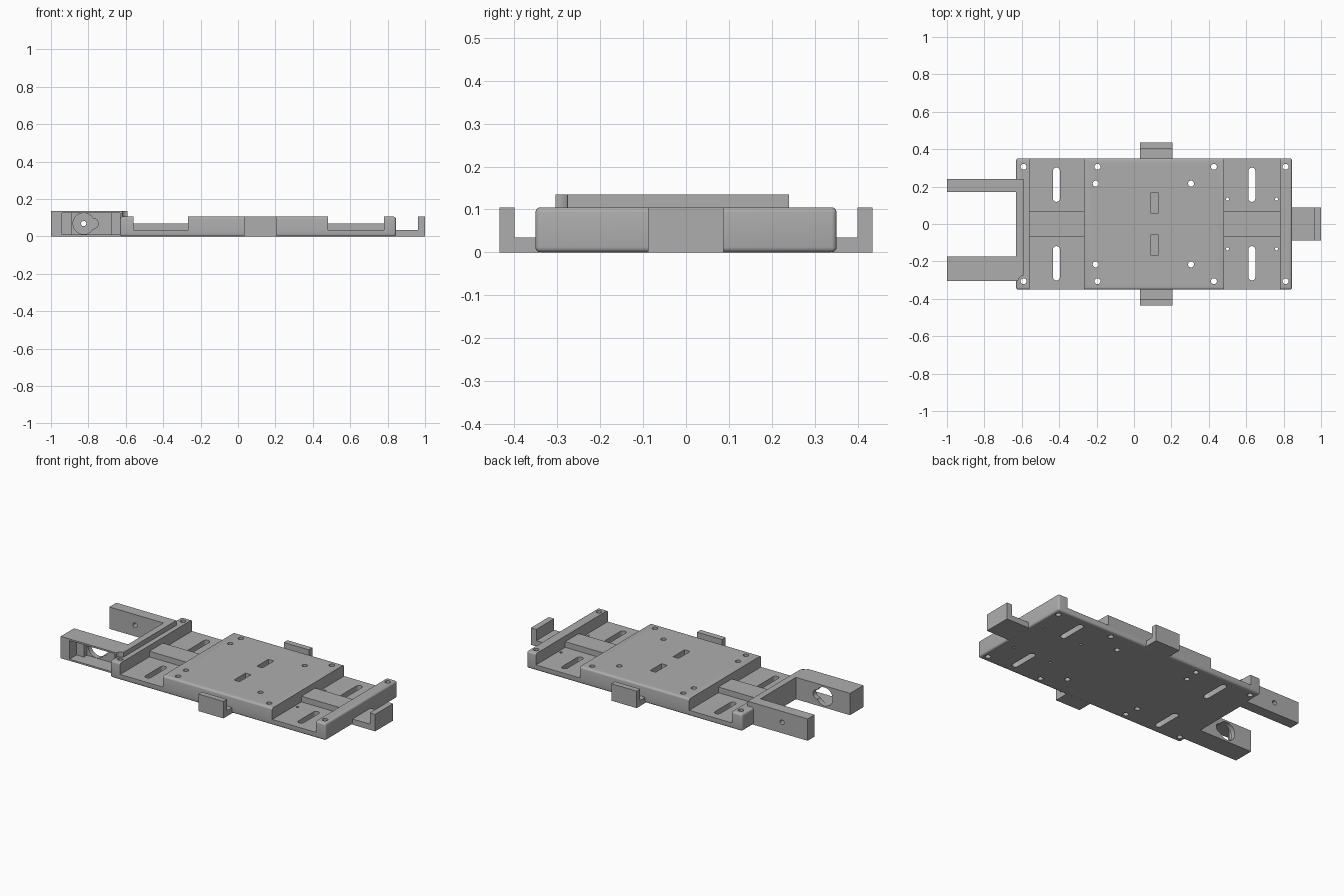
import bpy
import bmesh
from math import cos, sin, pi
from mathutils import Matrix, Vector

default = bpy.data.objects.get("Cube")
if default:
    bpy.data.objects.remove(default, do_unlink=True)

grey = bpy.data.materials.new("plain grey")
grey.use_nodes = True
GREY = (0.42, 0.42, 0.42, 1)
grey.diffuse_color = GREY
grey.node_tree.nodes["Principled BSDF"].inputs["Base Color"].default_value = GREY


def add_box(bm, x, y, z):
    """Box from (min, max) ranges."""
    size = Vector((x[1] - x[0], y[1] - y[0], z[1] - z[0]))
    mid = Vector((sum(x), sum(y), sum(z))) / 2
    bmesh.ops.create_cube(bm, size=1, matrix=Matrix.Translation(mid) @ Matrix.Diagonal(size).to_4x4())


def add_slot(bm, x, y, r, z, length=0, sides=24):
    """Vertical round hole, stretched along y into a slot by length."""
    ring = []
    for i in range(sides):
        a = 2 * pi * (i + 0.5) / sides
        ring.append((x + r * cos(a), y + r * sin(a) + (length / 2 if sin(a) > 0 else -length / 2)))
    low = [bm.verts.new((px, py, z[0])) for px, py in ring]
    high = [bm.verts.new((px, py, z[1])) for px, py in ring]
    bm.faces.new(low[::-1])
    bm.faces.new(high)
    for i in range(sides):
        j = (i + 1) % sides
        bm.faces.new((low[i], low[j], high[j], high[i]))


def add_bore(bm, x, z, r, y):
    """Round bore along y."""
    turn = Matrix.Translation((x, sum(y) / 2, z)) @ Matrix.Rotation(pi / 2, 4, "X")
    bmesh.ops.create_cone(bm, cap_ends=True, segments=32, radius1=r, radius2=r,
                          depth=y[1] - y[0], matrix=turn)


def finish(name, bm):
    bmesh.ops.recalc_face_normals(bm, faces=bm.faces)
    mesh = bpy.data.meshes.new(name)
    bm.to_mesh(mesh)
    bm.free()
    mesh.materials.append(grey)
    obj = bpy.data.objects.new(name, mesh)
    bpy.context.collection.objects.link(obj)
    return obj


def box(name, x, y, z):
    bm = bmesh.new()
    add_box(bm, x, y, z)
    return finish(name, bm)


def activate(obj):
    bpy.ops.object.select_all(action="DESELECT")
    obj.select_set(True)
    bpy.context.view_layer.objects.active = obj


def cut(target, bm):
    cutter = finish("cutter", bm)
    cutter.hide_render = True
    mod = target.modifiers.new("cut", "BOOLEAN")
    mod.operation, mod.solver, mod.object = "DIFFERENCE", "EXACT", cutter
    activate(target)
    bpy.ops.object.modifier_apply(modifier=mod.name)
    bpy.data.objects.remove(cutter, do_unlink=True)


FLOOR, TOP, ARM_TOP = 0.035, 0.105, 0.135
THROUGH = (-0.05, 0.2)

# Main plate with rounded outer edges
bm = bmesh.new()
add_box(bm, (-0.63, 0.845), (-0.351, 0.351), (0, TOP))
bmesh.ops.bevel(bm, geom=bm.edges[:], offset=0.012, segments=4, profile=0.5, affect="EDGES")
plate = finish("main_plate", bm)

# Two lowered bays across the plate
BAYS = ((-0.56, -0.268), (0.48, 0.78))
bm = bmesh.new()
for bay in BAYS:
    add_box(bm, bay, (-0.5, 0.5), (FLOOR, 0.2))
cut(plate, bm)

# Screw holes, long slots and blind strap slots, mirrored in y
bm = bmesh.new()
for side in (-1, 1):
    for x in (-0.59, -0.195, 0.427, 0.81):
        add_slot(bm, x, side * 0.306, 0.016, THROUGH)
    for x in (-0.205, 0.305):
        add_slot(bm, x, side * 0.216, 0.016, THROUGH)
    for x in (0.5, 0.762):
        add_slot(bm, x, side * 0.133, 0.008, THROUGH, sides=12)
    for x in (-0.415, 0.63):
        add_slot(bm, x, side * 0.21, 0.019, THROUGH, length=0.145)
    add_box(bm, (0.09, 0.128), sorted((side * 0.056, side * 0.168)), (0.05, 0.2))
cut(plate, bm)

# Raised centre rib in each bay
for name, bay in zip(("right_rib", "left_rib"), BAYS):
    box(name, (bay[0] - 0.005, bay[1] + 0.005), (-0.066, 0.066), (0.02, 0.07))

# Hooked tabs: foot plus upright lip
for name, side in (("front", -1), ("back", 1)):
    box(name + "_tab_foot", (0.033, 0.205), sorted((side * 0.34, side * 0.435)), (0, FLOOR))
    box(name + "_tab_lip", (0.033, 0.205), sorted((side * 0.4, side * 0.435)), (0, TOP))
box("left_tab_foot", (0.835, 1), (-0.088, 0.087), (0, FLOOR))
box("left_tab_lip", (0.963, 1), (-0.088, 0.087), (0, TOP))

# Cross bar on the fork end, relieved around the corner screw
bar = box("fork_cross_bar", (-0.63, -0.59), (-0.304, 0.24), (0.09, ARM_TOP))
bm = bmesh.new()
add_slot(bm, -0.59, -0.306, 0.03, (0.05, 0.2))
cut(bar, bm)
box("fork_root", (-0.63, -0.615), (-0.304, 0.24), (0, 0.1))

# Back fork arm with pivot hole
AXLE_X, AXLE_Z = -0.825, 0.068
back_arm = box("back_fork_arm", (-1, -0.62), (0.172, 0.24), (0, ARM_TOP))
bm = bmesh.new()
add_bore(bm, AXLE_X, AXLE_Z, 0.014, (0.1, 0.3))
cut(back_arm, bm)

# Front fork arm: stepped motor pocket with a keyhole through the inner wall
front_arm = box("front_fork_arm", (-1, -0.62), (-0.304, -0.174), (0, ARM_TOP))
for x, depth in (((-0.94, -0.63), -0.235), ((-0.89, -0.68), -0.205)):
    bm = bmesh.new()
    add_box(bm, x, (-0.4, depth), (0.01, 0.125))
    cut(front_arm, bm)
for x, radius in ((AXLE_X, 0.057), (-0.775, 0.028)):
    bm = bmesh.new()
    add_bore(bm, x, AXLE_Z, radius, (-0.25, -0.1))
    cut(front_arm, bm)

# Smooth the rounded surfaces, keep the hard edges
for obj in (plate, bar, back_arm, front_arm):
    activate(obj)
    bpy.ops.object.shade_smooth_by_angle(angle=pi / 6)
